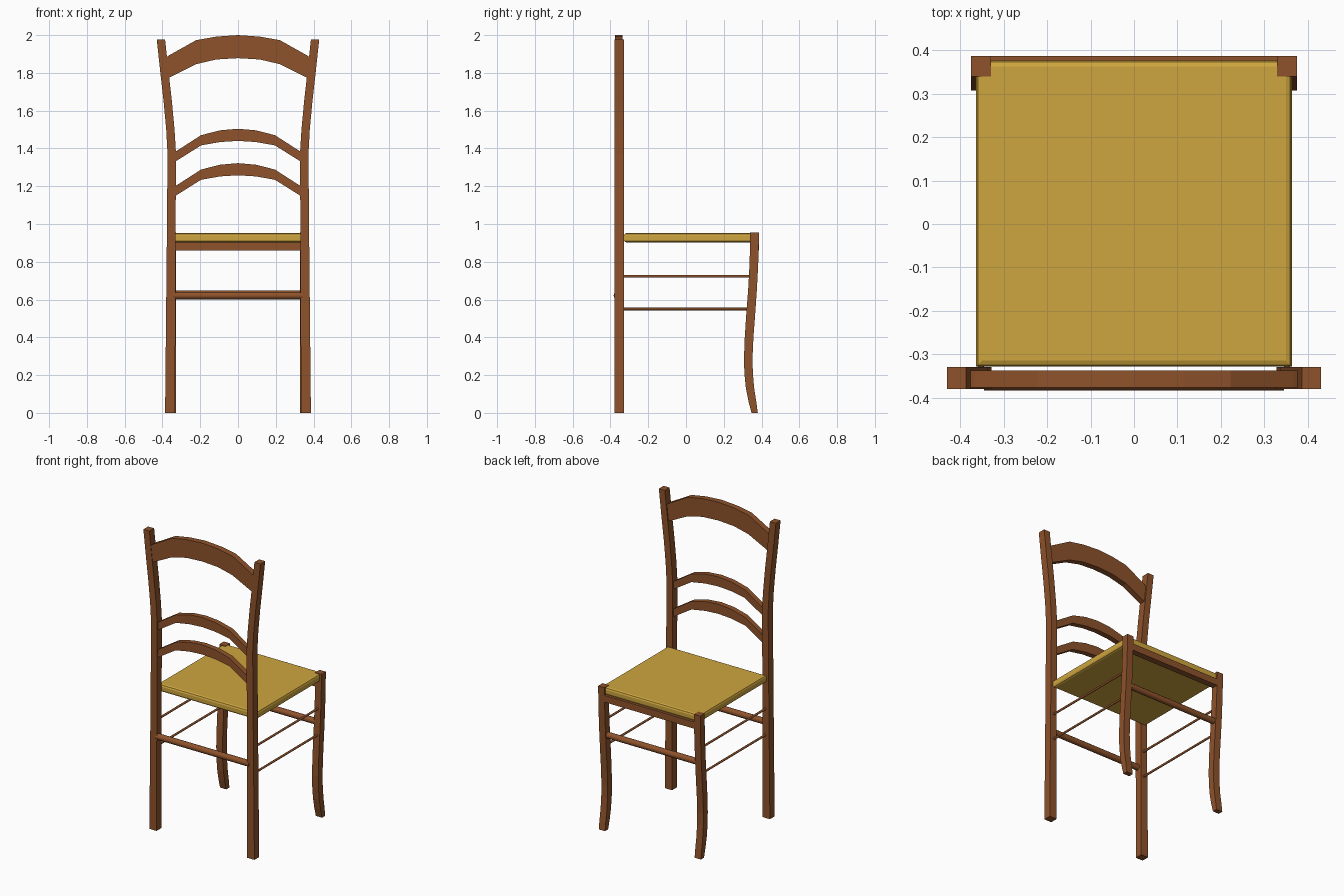
import bpy, bmesh
from mathutils import Vector

if "Cube" in bpy.data.objects:
    bpy.data.objects.remove(bpy.data.objects["Cube"])


def material(name, col):
    m = bpy.data.materials.new(name)
    m.diffuse_color = (*col, 1)
    m.use_nodes = True
    m.node_tree.nodes["Principled BSDF"].inputs["Base Color"].default_value = m.diffuse_color
    return m


WOOD = material("wood", (0.27, 0.085, 0.024))
RUSH = material("rush", (0.62, 0.38, 0.05))


def finish(name, bm, mat):
    bmesh.ops.recalc_face_normals(bm, faces=bm.faces)
    me = bpy.data.meshes.new(name)
    bm.to_mesh(me)
    bm.free()
    me.materials.append(mat)
    ob = bpy.data.objects.new(name, me)
    bpy.context.collection.objects.link(ob)
    return ob


def loft(name, rings, mat=WOOD):
    """Skin a list of four-cornered cross-sections and cap the ends."""
    bm = bmesh.new()
    loops = [[bm.verts.new(p) for p in r] for r in rings]
    for a, b in zip(loops, loops[1:]):
        for i in range(4):
            j = (i + 1) % 4
            bm.faces.new((a[i], a[j], b[j], b[i]))
    bm.faces.new(loops[0])
    bm.faces.new(loops[-1])
    return finish(name, bm, mat)


def box(name, x, y, z, mat=WOOD):
    return loft(name, [[(x[0], y[0], h), (x[1], y[0], h), (x[1], y[1], h), (x[0], y[1], h)]
                       for h in z], mat)


def rung(name, a, b, r, sides=12):
    a, b = Vector(a), Vector(b)
    bm = bmesh.new()
    bmesh.ops.create_cone(bm, cap_ends=True, segments=sides, radius1=r, radius2=r,
                          depth=(b - a).length)
    bmesh.ops.rotate(bm, verts=bm.verts, matrix=(b - a).to_track_quat('Z', 'Y').to_matrix())
    bmesh.ops.translate(bm, verts=bm.verts, vec=(a + b) / 2)
    for f in bm.faces:
        f.smooth = len(f.verts) == 4
    return finish(name, bm, WOOD)


def slat(name, half, y0, y1, drop=0.0):
    """Arched rail, mirrored from (x, bottom, top) stations."""
    pts = [(-x, b, t) for x, b, t in half] + [p for p in reversed(half) if p[0] > 0]
    return loft(name, [[(x, y0, b - drop), (x, y1, b - drop), (x, y1, t - drop), (x, y0, t - drop)]
                       for x, b, t in pts])


# Tall posts: (z, inner x, outer x); curved legs: (z, y near, y far)
POST = [(0, .333, .386), (0.9, .331, .377), (1.37, .328, .373), (1.5, .336, .38),
        (1.65, .350, .394), (1.8, .367, .411), (1.977, .386, .43)]
LEG = [(0, .347, .380), (.06, .331, .372), (.13, .317, .361), (.21, .309, .354),
       (.29, .307, .352), (.40, .311, .357), (.52, .319, .366), (.65, .329, .375),
       (.78, .336, .382), (.88, .339, .385), (.955, .339, .386)]
for s, side in ((-1, "left"), (1, "right")):
    loft("back_post_" + side, [[(s * a, -.379, z), (s * b, -.379, z),
                                (s * b, -.329, z), (s * a, -.329, z)] for z, a, b in POST])
    loft("front_leg_" + side, [[(s * .329, a, z), (s * .375, a, z),
                                (s * .375, b, z), (s * .329, b, z)] for z, a, b in LEG])
    # Thin side stretchers
    for i, z in enumerate((.55, .723)):
        rung(f"side_rung_{side}_{i}", (s * .352, -.34, z), (s * .352, .345, z), .007)

# Backrest
slat("top_rail", [(.376, 1.772, 1.885), (.365, 1.775, 1.893), (.222, 1.846, 1.973),
                  (.116, 1.871, 1.992), (0, 1.878, 2.0)], -.376, -.337)
arch = [(.331, 1.331, 1.383), (.196, 1.416, 1.470), (.095, 1.434, 1.496), (0, 1.440, 1.504)]
slat("upper_slat", arch, -.372, -.337)
slat("lower_slat", arch, -.372, -.337, .182)

# Cross stretchers and apron
rung("back_rung", (-.345, -.363, .621), (.345, -.363, .621), .02)
rung("front_rung", (-.345, .35, .627), (.345, .35, .627), .02)
box("apron", (-.335, .335), (.345, .386), (.859, .904))

# Seat with rounded rim
seat = box("seat", (-.363, .363), (-.328, .376), (.902, .952), RUSH)
bm = bmesh.new()
bm.from_mesh(seat.data)
rim = [e for e in bm.edges if abs(e.verts[0].co.z - e.verts[1].co.z) < 1e-4]
bmesh.ops.bevel(bm, geom=rim, offset=.014, segments=2, profile=.5, affect='EDGES')
bm.to_mesh(seat.data)
bm.free()
